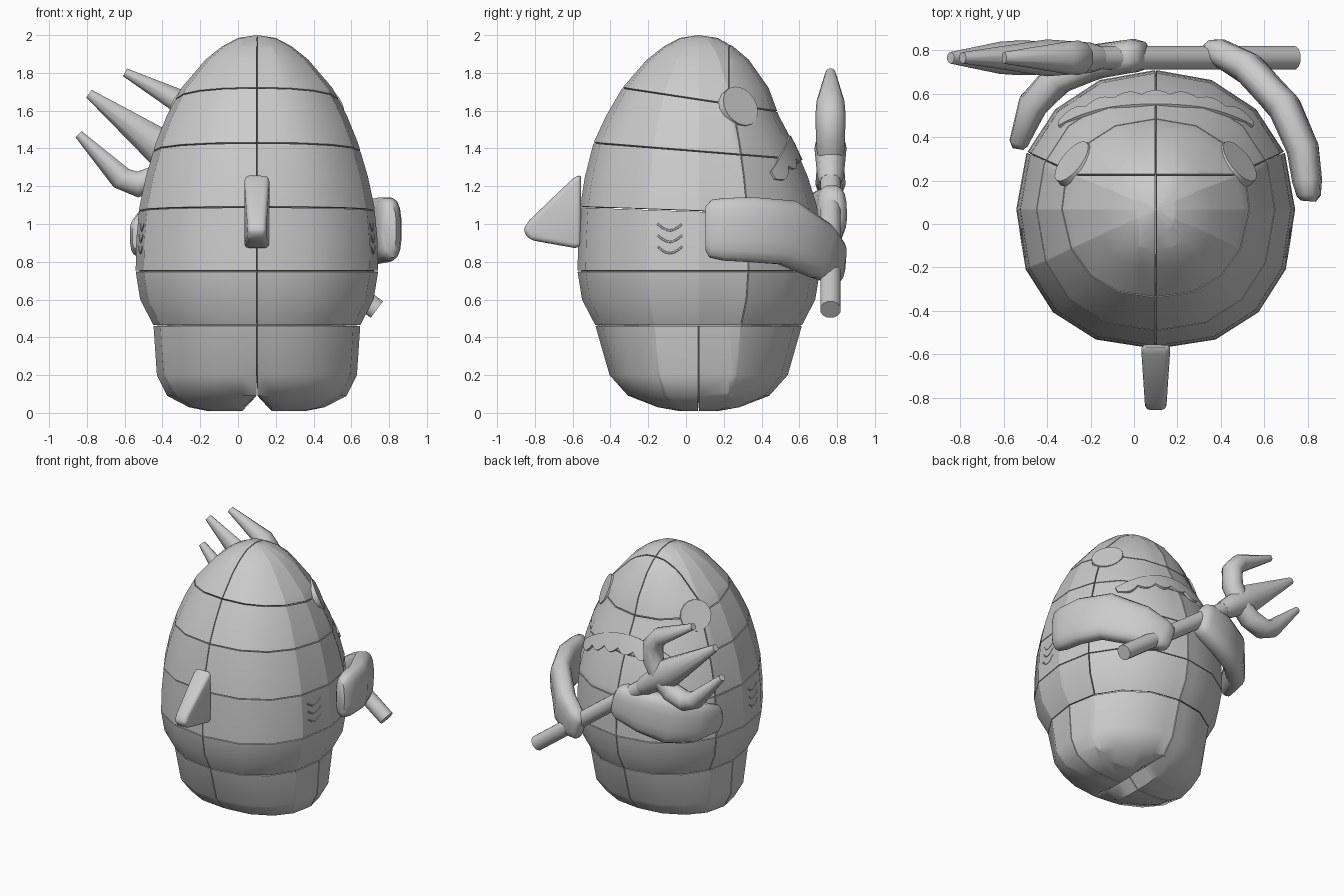
import bpy, bmesh
from math import sin, cos, pi, radians
from mathutils import Vector as V

if "Cube" in bpy.data.objects:
    bpy.data.objects.remove(bpy.data.objects["Cube"])

CX, CY = 0.1, 0.067


def finish(bm, name, angle=40, modifier=None, **settings):
    """Make the object, apply an optional modifier, then shade it."""
    me = bpy.data.meshes.new(name)
    bm.to_mesh(me)
    bm.free()
    ob = bpy.data.objects.new(name, me)
    bpy.context.scene.collection.objects.link(ob)
    bpy.ops.object.select_all(action='DESELECT')
    bpy.context.view_layer.objects.active = ob
    ob.select_set(True)
    if modifier:
        m = ob.modifiers.new(modifier, modifier)
        for key, value in settings.items():
            setattr(m, key, value)
        bpy.ops.object.modifier_apply(modifier=m.name)
    bpy.ops.object.shade_smooth_by_angle(angle=radians(angle))
    return ob


def skin(bm, rings):
    loops = [[bm.verts.new(p) for p in r] for r in rings]
    n = len(loops[0])
    for a, b in zip(loops, loops[1:]):
        for i in range(n):
            bm.faces.new((a[i], a[(i + 1) % n], b[(i + 1) % n], b[i]))
    bm.faces.new(loops[0])
    bm.faces.new(loops[-1])
    bmesh.ops.recalc_face_normals(bm, faces=bm.faces)


def spow(v, p):
    return abs(v) ** p * (1 if v > 0 else -1)


def loft(name, pts, sizes, up, n=12, power=1.0, angle=45):
    """Rounded tube along pts; sizes = (half width, half height along up)."""
    pts, up, rings = [V(p) for p in pts], V(up), []
    for i, (p, (a, b)) in enumerate(zip(pts, sizes)):
        t = (pts[min(i + 1, len(pts) - 1)] - pts[max(i - 1, 0)]).normalized()
        side = t.cross(up).normalized()
        u = side.cross(t)
        angles = [2 * pi * (k + .5) / n for k in range(n)]
        rings.append([p + side * a * spow(cos(g), power) + u * b * spow(sin(g), power) for g in angles])
    bm = bmesh.new()
    skin(bm, rings)
    return finish(bm, name, angle)


# egg-shaped body profile: z, x radius, y radius
PROFILE = [(2.0, .002, .002), (1.985, .1, .1), (1.94, .185, .185), (1.87, .272, .275),
           (1.72, .4, .405), (1.57, .478, .492), (1.43, .535, .557), (1.25, .588, .603),
           (1.09, .622, .628), (.92, .638, .638), (.75, .642, .642), (.6, .618, .618),
           (.465, .548, .548), (.2, .53, .472), (.09, .475, .375), (.03, .36, .225),
           (.01, .26, .11), (.01, .003, .003)]


def flat(z):
    return 1 - .14 * max(0, 1 - abs(z - 1.55) / .42)


def radius(z):
    for (z1, r1, _), (z0, r0, _) in zip(PROFILE, PROFILE[1:]):
        if z0 <= z <= z1:
            return r0 + (r1 - r0) * (z - z0) / (z1 - z0)


def on_face(x, z, off):
    """Point on the face side of the body at the given x and z."""
    r = radius(z) + off
    return V((x, CY + max(r * r - (x - CX) ** 2, 0) ** .5 * flat(z) * 1.01, z))


# body shell, slightly squared at the rear
bm = bmesh.new()
rings = []
for z, rx, ry in PROFILE:
    ring = []
    for k in range(16):
        a = 2 * pi * k / 16
        p = .88 if k > 8 else .95
        y = ry * (spow(sin(a), p) if k % 8 else 0)
        x = rx * (spow(cos(a), p) if k % 8 != 4 else 0)
        ring.append((CX + x, CY + y * (flat(z) if y > 0 else 1), z))
    rings.append(ring)
skin(bm, rings)

# seams: point, normal, region where the narrow gap is opened
G = .003
c24, s24 = cos(radians(24)), sin(radians(24))
always = lambda c: True
seams = [((CX, CY, 1), (1, 0, 0), always),
         ((0, -.33, 1.72), (0, .152, 1), always), ((0, -.49, 1.43), (0, .08, 1), always),
         ((0, -.56, 1.09), (0, .035, 1), always), ((0, 0, .75), (0, 0, 1), always),
         ((0, 0, .463), (0, 0, 1), always),
         ((0, CY, 0), (0, 1, 0), lambda c: c.z < .463),
         ((0, .227, 0), (0, 1, 0), lambda c: c.z > 1.7)]
for s in (1, -1):
    seams.append(((CX, CY, 0), (-s * s24, c24, 0),
                  lambda c, s=s: .463 < c.z < 1.7 and (c.x - CX) * s > 0 and c.y > CY))
for p, n, where in seams:
    p, n = V(p), V(n).normalized()
    for o in (-G, G):
        bmesh.ops.bisect_plane(bm, geom=bm.verts[:] + bm.edges[:] + bm.faces[:],
                               plane_co=p + n * o, plane_no=n, dist=1e-5)
    gap = [f for f in bm.faces
           if abs((f.calc_center_median() - p).dot(n)) < G * .95 and where(f.calc_center_median())]
    bmesh.ops.delete(bm, geom=gap, context='FACES')
# wedge between the two feet
for s in (-1, 1):
    bmesh.ops.bisect_plane(bm, geom=bm.verts[:] + bm.edges[:] + bm.faces[:],
                           plane_co=(CX + s * .078, 0, 0), plane_no=(1, 0, 0), dist=1e-5)
for v in bm.verts:
    v.co.z = max(v.co.z, .095 * (1 - abs(v.co.x - CX) / .078))
finish(bm, "body_shell", 40, 'SOLIDIFY', thickness=.03, offset=-1)
body = bpy.context.object
body.modifiers.new("even_shading", 'WEIGHTED_NORMAL').keep_sharp = True

# eyes: thin discs
for s, name in ((1, "eye_right"), (-1, "eye_left")):
    n = V((s * .72, .57, .4)).normalized()
    bm = bmesh.new()
    bmesh.ops.create_cone(bm, cap_ends=True, segments=16, radius1=.118, radius2=.112, depth=.05)
    bm.transform(n.to_track_quat('Z', 'Y').to_matrix().to_4x4())
    bmesh.ops.translate(bm, verts=bm.verts, vec=(CX + s * .37, .275, 1.615))
    finish(bm, name, 30)

# mouth: curved strip with a scalloped lower edge
bm = bmesh.new()
N = 42
cols = []
for i in range(N + 1):
    u = -1 + 2 * i / N
    x, top = CX + .45 * u, 1.47 - .19 * u * u
    low = top - .04 - .055 * (1 - u * u) - .035 * abs(sin(pi * 7 * i / N))
    cols.append([bm.verts.new(on_face(x, top + (low - top) * k / 3, .024)) for k in range(4)])
for a, b in zip(cols, cols[1:]):
    for k in range(3):
        bm.faces.new((a[k], a[k + 1], b[k + 1], b[k]))
bm.normal_update()
if sum(f.normal.y for f in bm.faces) < 0:
    bmesh.ops.reverse_faces(bm, faces=bm.faces)
finish(bm, "mouth", 40, 'SOLIDIFY', thickness=.03, offset=-1)

# gills: three faint curved ridges on each side
for s, side in ((1, "right"), (-1, "left")):
    for k in range(3):
        pts = []
        for i in range(7):
            t = i / 6
            y = -.15 + .13 * t
            z = 1.0 - .06 * k - .035 * sin(pi * t)
            # follow the flat side facet of the shell
            pts.append((CX + s * (radius(z) + (y - CY) * .155 - .003), y, z))
        loft(f"gill_{side}_{k + 1}", pts, [(.007, .007)] * 7, (0, 0, 1), n=6)

# back fin
outline = [(-.555, 1.265), (-.60, 1.24), (-.83, 1.02), (-.865, .965), (-.825, .915), (-.59, .873), (-.555, .88)]
bm = bmesh.new()
skin(bm, [[(CX + k * (.068 - .02 * (-.56 - y) / .3), y, z) for y, z in outline] for k in (-1, 1)])
finish(bm, "back_fin", 40, 'BEVEL', width=.025, segments=3)

# flipper arms
loft("arm_right",
     [(.803, .105, .975), (.805, .13, .975), (.797, .2, .972), (.777, .345, .97), (.695, .533, .955),
      (.535, .71, .86), (.40, .785, .80), (.35, .80, .785), (.335, .805, .78)],
     [(.035, .12), (.056, .155), (.07, .168), (.076, .174), (.077, .175), (.075, .155),
      (.066, .12), (.048, .1), (.028, .07)], (0, 0, 1), n=16, power=.7)
loft("arm_left",
     [(-.535, .345, .93), (-.53, .375, .93), (-.465, .55, .95), (-.34, .68, .98),
      (-.16, .75, 1.03), (.0, .775, 1.07), (.04, .775, 1.08), (.06, .775, 1.085)],
     [(.025, .06), (.045, .10), (.07, .15), (.078, .175), (.08, .165), (.078, .14),
      (.065, .115), (.035, .07)], (0, 0, 1), n=16, power=.7)


# trident, laid out along its own axis (s along, n across)
def tri(s, n):
    return (.735 - .8 * s + .6 * n, .765, .547 + .6 * s + .8 * n)


loft("trident_shaft", [tri(0, 0), tri(1.2, 0)], [(.056, .056)] * 2, (0, 1, 0), n=12)
loft("trident_middle_prong", [tri(1.12, 0), tri(1.17, 0), tri(1.42, 0), tri(1.905, 0)],
     [(.058, .058), (.072, .07), (.105, .085), (.026, .026)], (0, 1, 0), n=10)
for s, name in ((1, "upper"), (-1, "lower")):
    loft(f"trident_{name}_prong",
         [tri(1.32, 0), tri(1.34, s * .13), tri(1.41, s * .23), tri(1.5, s * .255), tri(1.82, s * .205)],
         [(.075, .07), (.074, .077), (.072, .08), (.066, .074), (.024, .027)], (0, 1, 0), n=10)
